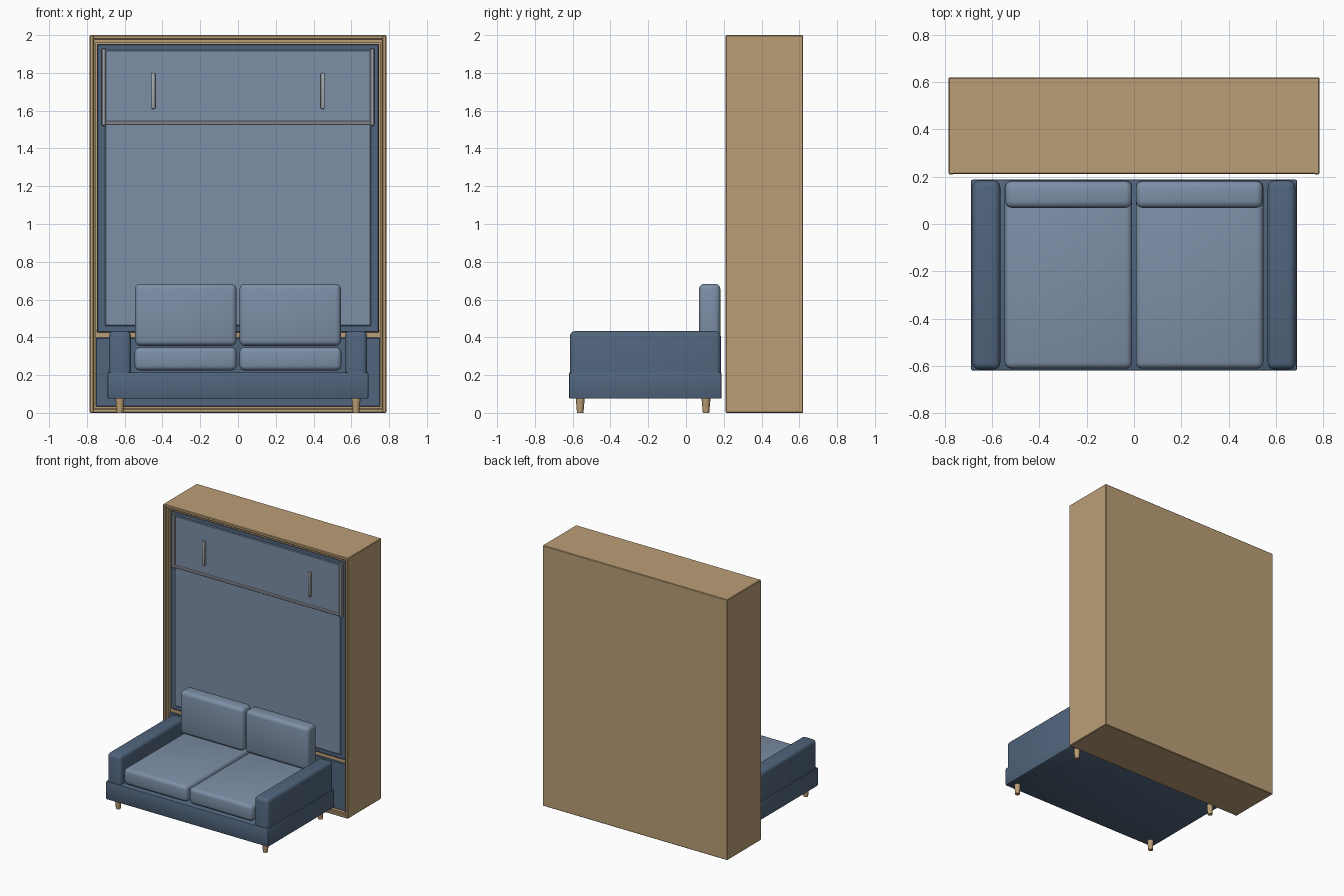
import bpy, bmesh, math
from mathutils import Matrix

if "Cube" in bpy.data.objects:
    bpy.data.objects.remove(bpy.data.objects["Cube"])


def material(name, rgb):
    m = bpy.data.materials.new(name)
    m.diffuse_color = (*rgb, 1)
    m.use_nodes = True
    m.node_tree.nodes["Principled BSDF"].inputs["Base Color"].default_value = m.diffuse_color
    return m


WOOD = material("light wood", (0.50, 0.345, 0.18))
DARK = material("dark blue fabric", (0.082, 0.130, 0.205))
LIGHT = material("light blue fabric", (0.205, 0.275, 0.385))
METAL = material("grey metal", (0.37, 0.39, 0.42))


def finish(bm, name, mat):
    mesh = bpy.data.meshes.new(name)
    bmesh.ops.recalc_face_normals(bm, faces=bm.faces)
    bm.to_mesh(mesh)
    bm.free()
    mesh.materials.append(mat)
    mesh.shade_smooth()
    mesh.set_sharp_from_angle(angle=math.radians(35))
    ob = bpy.data.objects.new(name, mesh)
    bpy.context.collection.objects.link(ob)
    return ob


def box(name, x, y, z, mat, bevel=0.0, segments=1, top_only=False):
    """Box from (min, max) ranges with optional rounded edges."""
    bm = bmesh.new()
    bmesh.ops.create_cube(bm, size=1)
    for v in bm.verts:
        for i, (a, b) in enumerate((x, y, z)):
            v.co[i] = a if v.co[i] < 0 else b
    if bevel:
        mid = sum(z) / 2
        edges = [e for e in bm.edges
                 if not top_only or max(v.co.z for v in e.verts) > mid]
        bmesh.ops.bevel(bm, geom=edges, offset=bevel, segments=segments,
                        profile=0.5, affect='EDGES')
    return finish(bm, name, mat)


def pair(name, x, *args, **kw):
    """Left and right copies mirrored across x = 0."""
    box("right_" + name, x, *args, **kw)
    box("left_" + name, (-x[1], -x[0]), *args, **kw)


# Cabinet shell
W, Y0, Y1 = 0.785, 0.21, 0.62
pair("cabinet_side", (0.763, W), (Y0, Y1), (0, 2), WOOD, bevel=0.004)
box("cabinet_top", (-W + 0.003, W - 0.003), (Y0 + 0.002, Y1), (1.978, 2), WOOD, bevel=0.004)
box("cabinet_bottom", (-W + 0.003, W - 0.003), (Y0 + 0.002, Y1), (0, 0.022), WOOD, bevel=0.004)
box("cabinet_back", (-0.78, 0.78), (0.60, Y1), (0.005, 1.995), WOOD)

# Recessed inner trim and divider of the cabinet
pair("inner_trim", (0.752, 0.765), (0.225, 0.60), (0.02, 1.98), WOOD)
box("top_trim", (-0.755, 0.755), (0.225, 0.60), (1.962, 1.98), WOOD)
box("bottom_trim", (-0.755, 0.755), (0.225, 0.60), (0.02, 0.034), WOOD)
box("divider", (-0.755, 0.755), (0.255, 0.60), (0.38, 0.44), WOOD)

# Folded bed: dark frame with pale panel, and the fixed panel below it
box("bed_frame", (-0.747, 0.747), (0.246, 0.42), (0.425, 1.954), DARK, bevel=0.006)
box("bed_panel", (-0.704, 0.704), (0.238, 0.30), (0.46, 1.92), LIGHT, bevel=0.004)
box("lower_panel", (-0.754, 0.754), (0.246, 0.30), (0.032, 0.398), DARK, bevel=0.004)

# Support bracket and handles on the bed panel
pair("bracket_arm", (0.699, 0.722), (0.226, 0.25), (1.52, 1.93), METAL, bevel=0.004)
box("bracket_bar", (-0.702, 0.702), (0.228, 0.25), (1.526, 1.545), METAL, bevel=0.004)
pair("handle", (0.438, 0.459), (0.218, 0.242), (1.61, 1.80), METAL, bevel=0.005, segments=2)

# Sofa base and arms
box("sofa_base", (-0.69, 0.69), (-0.62, 0.188), (0.075, 0.215), DARK, bevel=0.008, segments=2)
pair("sofa_arm", (0.566, 0.684), (-0.615, 0.184), (0.20, 0.433), DARK,
     bevel=0.027, segments=3, top_only=True)

# Cushions
pair("seat_cushion", (0.008, 0.547), (-0.612, 0.184), (0.225, 0.347), LIGHT,
     bevel=0.026, segments=3)
pair("back_cushion", (0.008, 0.545), (0.068, 0.182), (0.355, 0.683), LIGHT,
     bevel=0.028, segments=3)

# Tapered legs
for side, x in (("left", -0.625), ("right", 0.625)):
    for end, y in (("front", -0.56), ("rear", 0.106)):
        bm = bmesh.new()
        bmesh.ops.create_cone(bm, cap_ends=True, segments=12, radius1=0.017,
                              radius2=0.024, depth=0.08,
                              matrix=Matrix.Translation((x, y, 0.04)))
        finish(bm, f"{side}_{end}_leg", WOOD)
